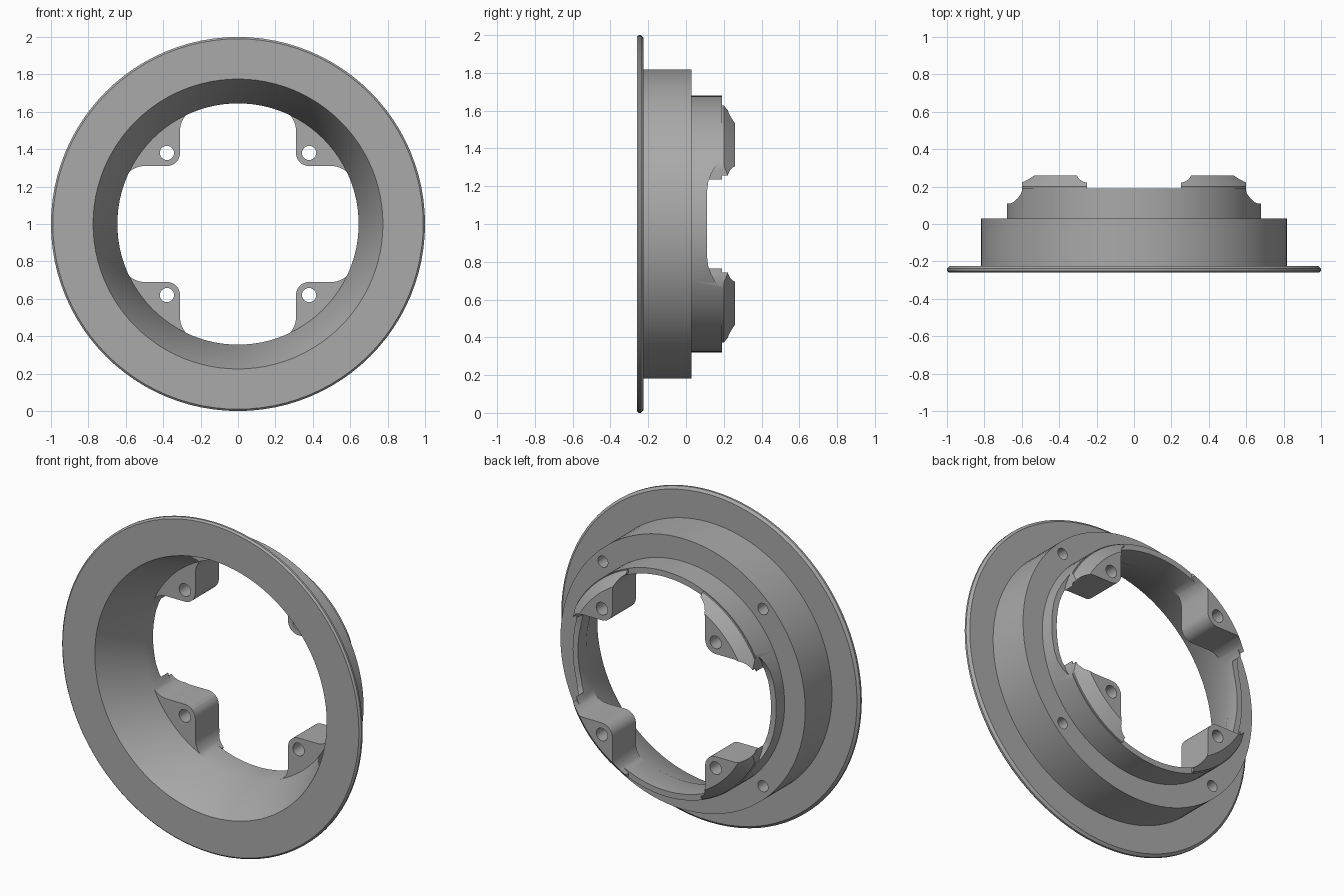
import bpy, bmesh
from math import sin, cos, pi, radians
from mathutils import Vector

old = bpy.data.objects.get("Cube")
if old:
    bpy.data.objects.remove(old, do_unlink=True)

CENTRE_Z = 1.0
SEGMENTS = 96

grey = bpy.data.materials.new("plain_grey")
grey.use_nodes = True
colour = (0.4, 0.4, 0.4, 1)
grey.diffuse_color = colour
grey.node_tree.nodes["Principled BSDF"].inputs["Base Color"].default_value = colour


def finish(name, bm):
    bmesh.ops.recalc_face_normals(bm, faces=bm.faces)
    mesh = bpy.data.meshes.new(name)
    bm.to_mesh(mesh)
    bm.free()
    mesh.materials.append(grey)
    obj = bpy.data.objects.new(name, mesh)
    bpy.context.collection.objects.link(obj)
    return obj


def lathe(name, profile):
    """Turn a closed (radius, y) profile around the front-to-back axis."""
    bm = bmesh.new()
    rings = []
    for i in range(SEGMENTS):
        a = 2 * pi * i / SEGMENTS
        rings.append([bm.verts.new((r * cos(a), y, CENTRE_Z + r * sin(a))) for r, y in profile])
    n = len(profile)
    for i in range(SEGMENTS):
        p, q = rings[i], rings[(i + 1) % SEGMENTS]
        for j in range(n):
            k = (j + 1) % n
            bm.faces.new((p[j], p[k], q[k], q[j]))
    return finish(name, bm)


def extrude(name, points, direction):
    """Make a prism from a flat outline."""
    bm = bmesh.new()
    face = bm.faces.new([bm.verts.new(p) for p in points])
    result = bmesh.ops.extrude_face_region(bm, geom=[face])
    moved = [v for v in result["geom"] if isinstance(v, bmesh.types.BMVert)]
    bmesh.ops.translate(bm, verts=moved, vec=Vector(direction))
    return finish(name, bm)


def arc(cx, cz, r, start, end, steps=8):
    angles = [radians(start + (end - start) * i / steps) for i in range(steps + 1)]
    return [(cx + r * cos(a), cz + r * sin(a)) for a in angles]


def combine(target, tool, operation):
    mod = target.modifiers.new(operation.lower(), "BOOLEAN")
    mod.operation = operation
    mod.solver = "EXACT"
    mod.object = tool
    bpy.context.view_layer.objects.active = target
    bpy.ops.object.modifier_apply(modifier=mod.name)
    bpy.data.objects.remove(tool, do_unlink=True)


# Flange, stepped outer wall and tapered bore
ring = lathe("mounting_ring", [
    (0.775, -0.26), (0.99, -0.26), (1.0, -0.25), (1.0, -0.238), (0.985, -0.225),
    (0.818, -0.225), (0.818, 0.03), (0.68, 0.03), (0.68, 0.19), (0.645, 0.19),
    (0.645, 0.03)])

# Rounded screw bosses, trimmed to a chamfered round outline
half = arc(0.19, 0.50, 0.12, 60, 0)
outline = half + arc(0.38, 0.38, 0.07, 180, 270) + [(z, x) for x, z in reversed(half)]
outline += [(0.75, 0.25), (0.75, 0.75), (0.25, 0.75)]
corners = [(sx, sz) for sx in (-1, 1) for sz in (-1, 1)]
for sx, sz in corners:
    boss = extrude("screw_boss", [(sx * x, 0.035, CENTRE_Z + sz * z) for x, z in outline],
                   (0, 0.3, 0))
    envelope = lathe("envelope", [(0.2, -0.1), (0.675, -0.1), (0.675, 0.2),
                                  (0.614, 0.26), (0.2, 0.26)])
    combine(boss, envelope, "INTERSECT")
    combine(ring, boss, "UNION")

# Scooped notches in the left and right rim
scoop = [(0.16, 0.11), (0.22, 0.117), (0.27, 0.135), (0.31, 0.16), (0.335, 0.195), (0.335, 0.4)]
scoop = scoop + [(-z, y) for z, y in reversed(scoop)]
for side in (-1, 1):
    cutter = extrude("notch_cutter", [(side * 0.6, y, CENTRE_Z + z) for z, y in scoop],
                     (side * 0.2, 0, 0))
    combine(ring, cutter, "DIFFERENCE")

# Through holes in the bosses and blind holes in the rear step
for sx, sz in corners:
    for place, radius, y0 in ((0.38, 0.038, -0.05), (0.535, 0.034, -0.1)):
        circle = arc(sx * place, CENTRE_Z + sz * place, radius, 0, 345, 23)
        drill = extrude("drill", [(x, y0, z) for x, z in circle], (0, 0.5, 0))
        if place > 0.5:
            # Keep the blind hole behind the step only
            for v in drill.data.vertices:
                v.co.y = min(v.co.y, 0.1)
                if v.co.y > 0:
                    v.co.y = 0.031
        combine(ring, drill, "DIFFERENCE")

# Smooth the round walls and keep the edges sharp
bpy.ops.object.select_all(action="DESELECT")
ring.select_set(True)
bpy.context.view_layer.objects.active = ring
bpy.ops.object.shade_smooth_by_angle(angle=radians(30))
